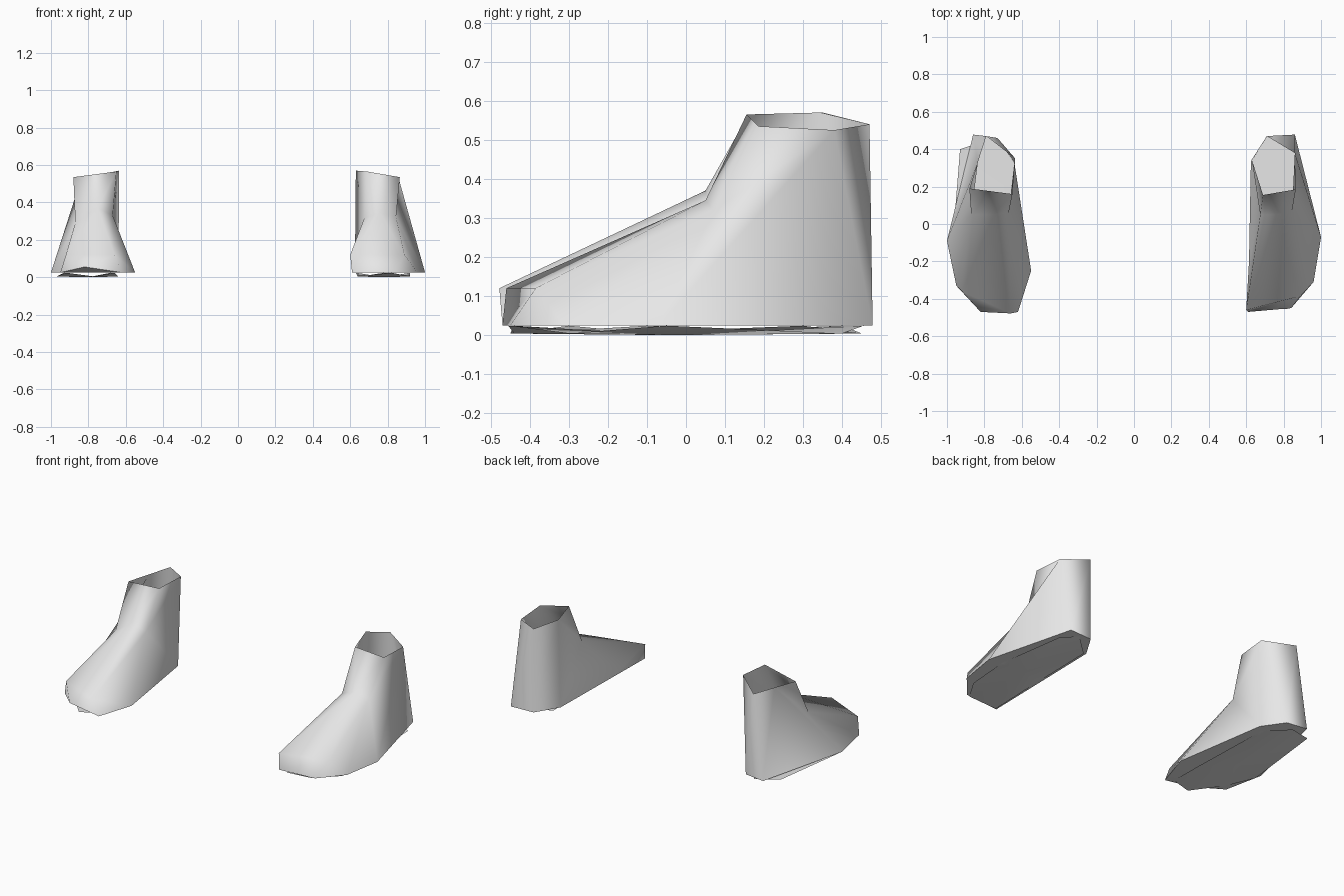
import bpy, bmesh

if "Cube" in bpy.data.objects:
    bpy.data.objects.remove(bpy.data.objects["Cube"])

grey = bpy.data.materials.new("light grey")
grey.diffuse_color = (0.8, 0.8, 0.8, 1)
grey.use_nodes = True
grey.node_tree.nodes["Principled BSDF"].inputs["Base Color"].default_value = grey.diffuse_color


def make_object(name, verts, faces, flip=False):
    bm = bmesh.new()
    vs = [bm.verts.new(v) for v in verts]
    for f in faces:
        bm.faces.new([vs[i] for i in f]).smooth = True
    if flip:
        bmesh.ops.reverse_faces(bm, faces=bm.faces)
    mesh = bpy.data.meshes.new(name)
    bm.to_mesh(mesh)
    bm.free()
    mesh.materials.append(grey)
    ob = bpy.data.objects.new(name, mesh)
    bpy.context.collection.objects.link(ob)
    return ob


# Shared layout: 0-7 welt ring, 8-9 toe top, 10-11 instep sides,
# 12-16 ankle opening, 17 instep ridge
UPPER = [(0, 1, 9, 8), (1, 2, 9), (9, 2, 11), (11, 2, 3),
         (8, 9, 17), (9, 11, 17), (8, 17, 10),
         (10, 17, 12), (17, 13, 12), (17, 11, 13),
         (11, 3, 14), (11, 14, 13), (3, 4, 14), (4, 5, 15, 14),
         (5, 6, 16, 15), (16, 6, 10), (16, 10, 12),
         (10, 6, 7), (10, 7, 8), (8, 7, 0)]


def shoe(side, welt, toe, instep, ankle, ridge, sole, toe_lift=0.0):
    ring = [(x, y, 0.025) for x, y in welt]
    ring[0] = (*welt[0], 0.025 + toe_lift)
    make_object(side + "_upper", ring + toe + instep + ankle + [ridge], UPPER)
    # underside closing the upper, split at the lifted toe corner
    make_object(side + "_insole", ring, [(0, 1, 7), (1, 2, 3, 4, 5, 6, 7)], flip=True)
    # thin, slightly warped outsole fanned around its centre
    n = len(sole)
    rim = [(x, y, 0.004 if i % 2 == 0 else 0.024) for i, (x, y) in enumerate(sole)]
    cx = sum(p[0] for p in sole) / n
    cy = sum(p[1] for p in sole) / n
    make_object(side + "_outsole", rim + [(cx, cy, 0.0)],
                [((i + 1) % n, i, n) for i in range(n)])


shoe("right",
     welt=[(.61, -.47), (.84, -.45), (.96, -.31), (1.0, -.07),
           (.86, .478), (.71, .47), (.625, .33), (.615, -.2)],
     toe=[(.60, -.46, .12), (.89, -.385, .12)],
     instep=[(.675, .05, .315), (.845, .07, .32)],
     ankle=[(.69, .155, .565), (.865, .185, .535), (.86, .38, .525),
            (.71, .47, .54), (.63, .345, .57)],
     ridge=(.76, .05, .345),
     sole=[(.64, -.44), (.82, -.455), (.92, -.3), (.92, -.05),
           (.88, .4), (.78, .455), (.66, .35), (.63, -.1)])

shoe("left",
     welt=[(-.82, -.47), (-.62, -.47), (-.55, -.25), (-.64, .33),
           (-.73, .46), (-.86, .478), (-1.0, -.09), (-.95, -.33)],
     toe=[(-.92, -.36, .12), (-.66, -.478, .12)],
     instep=[(-.87, .05, .29), (-.67, .06, .33)],
     ankle=[(-.88, .19, .535), (-.65, .16, .565), (-.635, .35, .57),
            (-.79, .47, .54), (-.835, .33, .538)],
     ridge=(-.75, .05, .37),
     sole=[(-.77, -.45), (-.66, -.44), (-.64, -.2), (-.68, .3),
           (-.78, .45), (-.93, .40), (-.97, -.1), (-.92, -.30)],
     toe_lift=.03)
